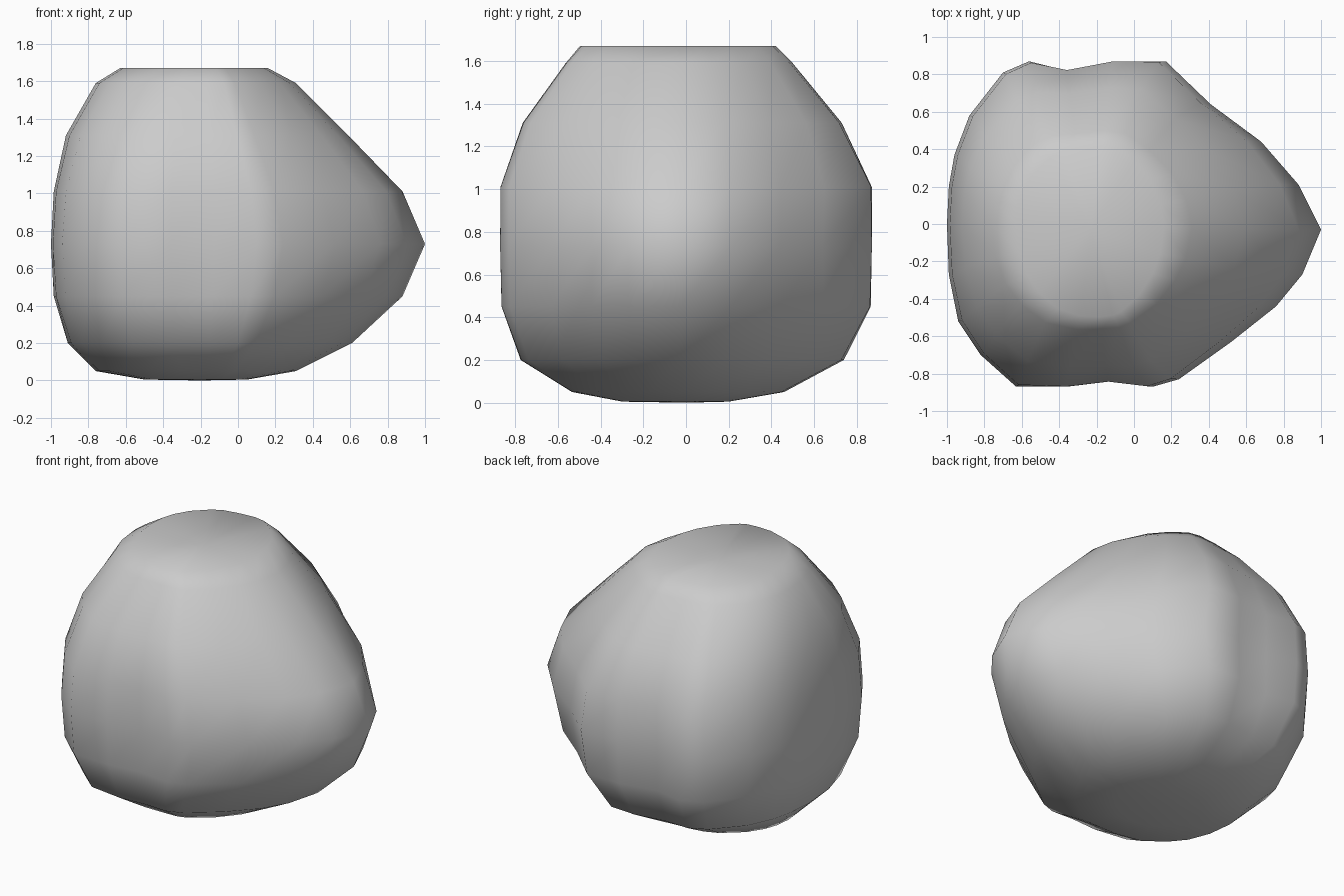
import bpy, bmesh, math

if "Cube" in bpy.data.objects:
    bpy.data.objects.remove(bpy.data.objects["Cube"])

# Widest horizontal outline of the boulder (x, y), counter-clockwise
OUTLINE = [(1, -.03), (.88, .21), (.68, .44), (.41, .64), (.17, .87), (-.1, .87),
           (-.36, .82), (-.56, .87), (-.7, .81), (-.88, .58), (-.96, .37), (-.99, .2),
           (-1, 0), (-.99, -.27), (-.94, -.52), (-.82, -.7), (-.63, -.87), (-.36, -.87),
           (-.13, -.84), (.1, -.87), (.24, -.83), (.52, -.63), (.76, -.44), (.9, -.27)]

# Rings: height, x min, x max, y min, y max, share of the outline against an ellipse
RINGS = [(.005, -.5, .05, -.3, .2, .2),
         (.05, -.76, .31, -.54, .46, .35),
         (.2, -.91, .61, -.78, .74, .6),
         (.45, -.985, .88, -.865, .865, .9),
         (.73, -1, 1, -.87, .87, 1),
         (1.01, -.985, .88, -.87, .87, .9),
         (1.31, -.92, .59, -.77, .73, .6),
         (1.59, -.76, .31, -.57, .5, .35),
         (1.67, -.63, .16, -.5, .42, .2)]
CX = -.2


def ring_point(p, ring):
    z, x0, x1, y0, y1, share = ring
    # outline point in unit coordinates, blended towards a circle
    u = (p[0] - CX) / (1.2 if p[0] > CX else .8)
    v = p[1] / .87
    r = math.hypot(u, v)
    k = share + (1 - share) / r
    u, v = u * k, v * k
    x = CX + u * ((x1 - CX) if u > 0 else (CX - x0))
    y = v * (y1 if v > 0 else -y0)
    return (x, y, z)


# Boulder body: stacked rings joined with faces
bm = bmesh.new()
loops = [[bm.verts.new(ring_point(p, ring)) for p in OUTLINE] for ring in RINGS]
n = len(OUTLINE)
for low, high in zip(loops, loops[1:]):
    for i in range(n):
        j = (i + 1) % n
        bm.faces.new((low[i], low[j], high[j], high[i]))

# Bottom and slightly dished top
bottom = bm.verts.new((CX, 0, 0))
top = bm.verts.new((CX - .03, -.03, 1.645))
for i in range(n):
    j = (i + 1) % n
    bm.faces.new((bottom, loops[0][j], loops[0][i]))
    bm.faces.new((top, loops[-1][i], loops[-1][j]))
bmesh.ops.recalc_face_normals(bm, faces=bm.faces)

mesh = bpy.data.meshes.new("boulder")
bm.to_mesh(mesh)
bm.free()
mesh.polygons.foreach_set("use_smooth", [True] * len(mesh.polygons))
boulder = bpy.data.objects.new("boulder", mesh)
bpy.context.collection.objects.link(boulder)
